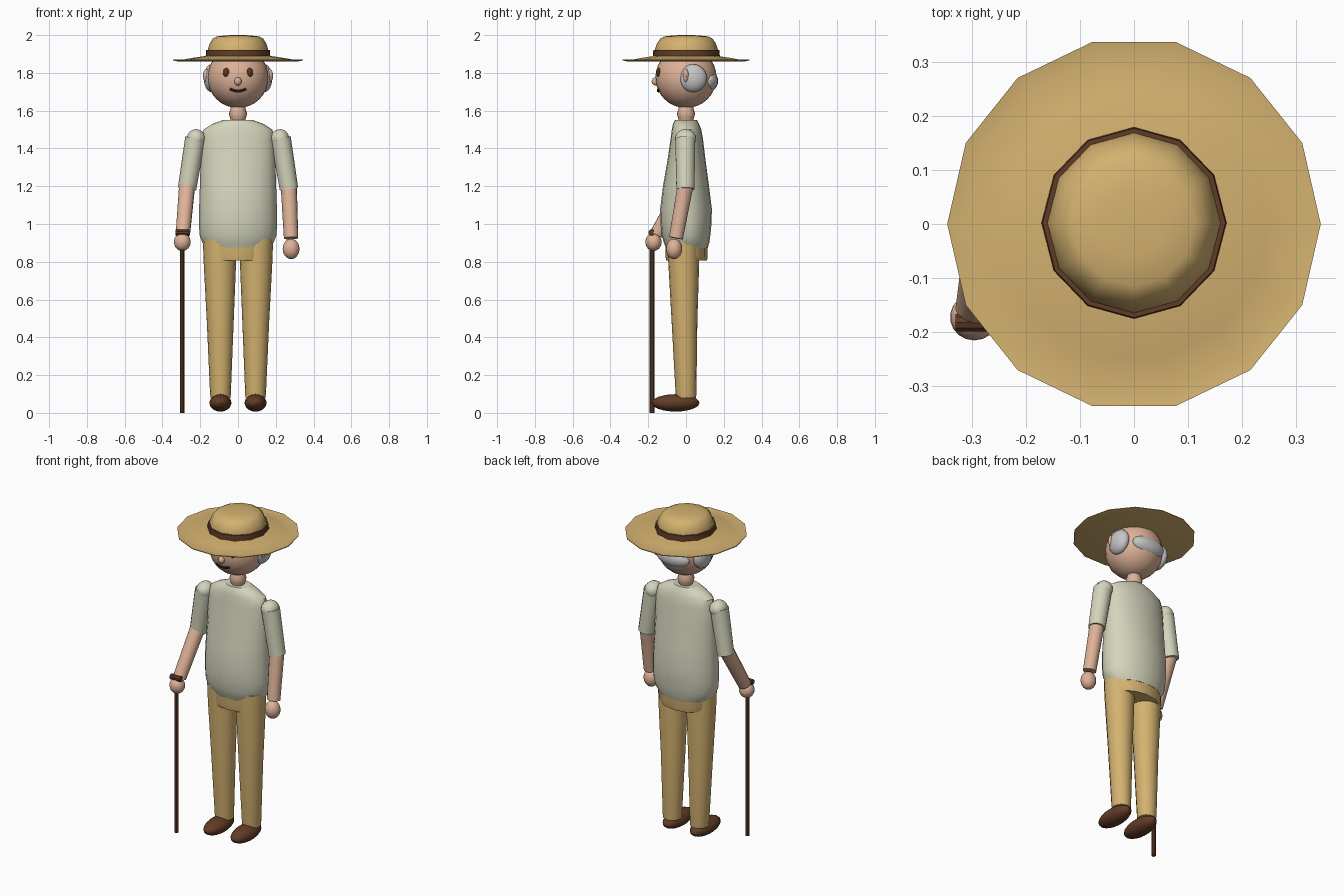
import bpy, bmesh, math
from mathutils import Vector, Matrix

if "Cube" in bpy.data.objects:
    bpy.data.objects.remove(bpy.data.objects["Cube"])


def material(name, r, g, b):
    m = bpy.data.materials.new(name)
    m.diffuse_color = [(c / 255 / 12.92 if c < 11 else ((c / 255 + 0.055) / 1.055) ** 2.4)
                       for c in (r, g, b)] + [1]
    m.use_nodes = True
    m.node_tree.nodes["Principled BSDF"].inputs["Base Color"].default_value = m.diffuse_color
    return m


SKIN = material("skin", 222, 178, 152)
SHIRT = material("pale_shirt", 212, 212, 188)
TAN = material("tan_cloth", 212, 178, 112)
BROWN = material("brown", 98, 60, 38)
DARK = material("dark_brown", 62, 36, 24)
EYE = material("eye_brown", 92, 52, 26)
HAIR = material("grey_hair", 198, 198, 198)


def finish(name, bm, mat):
    bmesh.ops.recalc_face_normals(bm, faces=bm.faces)
    me = bpy.data.meshes.new(name)
    bm.to_mesh(me)
    bm.free()
    me.materials.append(mat)
    ob = bpy.data.objects.new(name, me)
    bpy.context.collection.objects.link(ob)
    return ob


def ball(name, centre, radii, mat, u=18, v=12):
    bm = bmesh.new()
    bmesh.ops.create_uvsphere(bm, u_segments=u, v_segments=v, radius=1)
    bmesh.ops.transform(bm, verts=bm.verts,
                        matrix=Matrix.Translation(centre) @ Matrix.Diagonal((*radii, 1)))
    return finish(name, bm, mat)


def tube(name, p0, p1, r0, r1, mat, n=14):
    bm = bmesh.new()
    a, b = Vector(p0), Vector(p1)
    bmesh.ops.create_cone(bm, cap_ends=True, segments=n, radius1=r0, radius2=r1,
                          depth=(b - a).length)
    rot = (b - a).to_track_quat('Z', 'Y').to_matrix().to_4x4()
    bmesh.ops.transform(bm, verts=bm.verts, matrix=Matrix.Translation((a + b) / 2) @ rot)
    return finish(name, bm, mat)


def loft(name, rings, mat, n=16):
    """Skin elliptical rings (cx, cy, z, rx, ry) and cap both ends."""
    bm = bmesh.new()
    loops = [[bm.verts.new((cx + rx * math.cos(math.tau * i / n),
                            cy + ry * math.sin(math.tau * i / n), z)) for i in range(n)]
             for cx, cy, z, rx, ry in rings]
    for lo, hi in zip(loops, loops[1:]):
        for i in range(n):
            j = (i + 1) % n
            bm.faces.new((lo[i], lo[j], hi[j], hi[i]))
    bm.faces.new(loops[0][::-1])
    bm.faces.new(loops[-1])
    return finish(name, bm, mat)


# straw hat
brim = [(.315, 1.860), (.345, 1.867), (.345, 1.871), (.313, 1.866), (.25, 1.878), (.15, 1.893)]
loft("hat_brim", [(0, 0, z, r, r) for r, z in brim], TAN, 14)
crown = [(.160, 1.88), (.160, 1.925), (.150, 1.955), (.133, 1.982), (.112, 1.993),
         (.06, 1.999), (.01, 2.0)]
loft("hat_crown", [(0, .002, z, r, r * 1.04) for r, z in crown], TAN, 12)
loft("hat_band", [(0, .002, 1.888, .171, .177), (0, .002, 1.922, .169, .175)], BROWN, 12)

# head and face
HC, HR = Vector((0, 0, 1.776)), .162
ball("head", HC, (HR, HR, HR), SKIN, 24, 16)
ball("nose", (0, -.160, 1.755), (.019, .022, .022), SKIN, 12, 8)
ball("back_hair", (0, .122, 1.757), (.11, .048, .055), HAIR)
for s, side in ((-1, "right"), (1, "left")):
    ball(side + "_eye", (s * .062, -.143, 1.802), (.018, .013, .024), EYE, 12, 8)
    ball(side + "_hair", (s * .140, .037, 1.772), (.042, .074, .074), HAIR)
    ball(side + "_ear", (s * .166, 0, 1.785), (.02, .016, .036), SKIN, 12, 8)

# smile as short tubes following the head surface
smile = []
for i in range(7):
    t = i / 3 - 1
    x, z = .043 * t, 1.703 + .012 * t * t
    smile.append((x, -math.sqrt(HR ** 2 - x * x - (z - HC.z) ** 2) - .002, z))
for i in range(6):
    tube("mouth", smile[i], smile[i + 1], .007, .007, DARK, 6)

# neck and shirt
loft("neck", [(0, 0, z, r, r) for z, r in
              ((1.54, .036), (1.565, .043), (1.585, .048), (1.605, .042), (1.63, .036))], SKIN)
shirt = [(.872, .165, .110, .005), (.90, .188, .120, .003), (.94, .203, .129, 0),
         (1.0, .207, .135, 0), (1.08, .206, .137, 0), (1.2, .202, .122, 0),
         (1.35, .197, .099, .003), (1.45, .192, .086, .004), (1.50, .182, .078, .003),
         (1.53, .135, .069, 0), (1.55, .08, .058, 0)]
loft("shirt", [(0, cy, z, rx, ry) for z, rx, ry, cy in shirt], SHIRT, 20)

# trousers and shoes
loft("trouser_seat", [(0, .003, .806, .155, .108), (0, .003, .83, .165, .112),
                      (0, .003, .93, .175, .112)], TAN, 12)
for s, side in ((-1, "right"), (1, "left")):
    loft(side + "_trouser_leg",
         [(s * .092, 0, .08, .053, .053), (s * .093, 0, .10, .055, .055),
          (s * .094, -.008, .48, .071, .068), (s * .096, -.012, .80, .086, .082),
          (s * .098, -.014, .92, .088, .083)], TAN)
    ball(side + "_shoe", (s * .093, -.055, .053), (.059, .126, .046), BROWN)

# arms: the right hand rests forward on the cane, the left hangs
for s, side, wrist, hand in (
        (-1, "right", (-.292, -.155, .945), (-.295, -.172, .905)),
        (1, "left", (.281, -.053, .925), (.281, -.063, .868))):
    shoulder, elbow = (s * .226, -.004, 1.455), (s * .270, -.003, 1.185)
    ball(side + "_shoulder", (s * .222, -.002, 1.452), (.050, .056, .050), SHIRT)
    tube(side + "_sleeve", elbow, shoulder, .049, .054, SHIRT)
    tube(side + "_forearm", wrist, (s * .268, 0, 1.22), .038, .043, SKIN)
    ball(side + "_hand", hand, (.045, .043, .048 if s < 0 else .054), SKIN)

# cane
tube("cane", (-.295, -.18, 0), (-.295, -.18, .955), .013, .013, BROWN, 10)
tube("cane_handle", (-.330, -.182, .955), (-.260, -.182, .955), .017, .017, BROWN, 10)

# smooth shading that keeps hard edges
for ob in bpy.context.scene.objects:
    ob.select_set(True)
    bpy.context.view_layer.objects.active = ob
bpy.ops.object.shade_smooth_by_angle(angle=math.radians(35))
